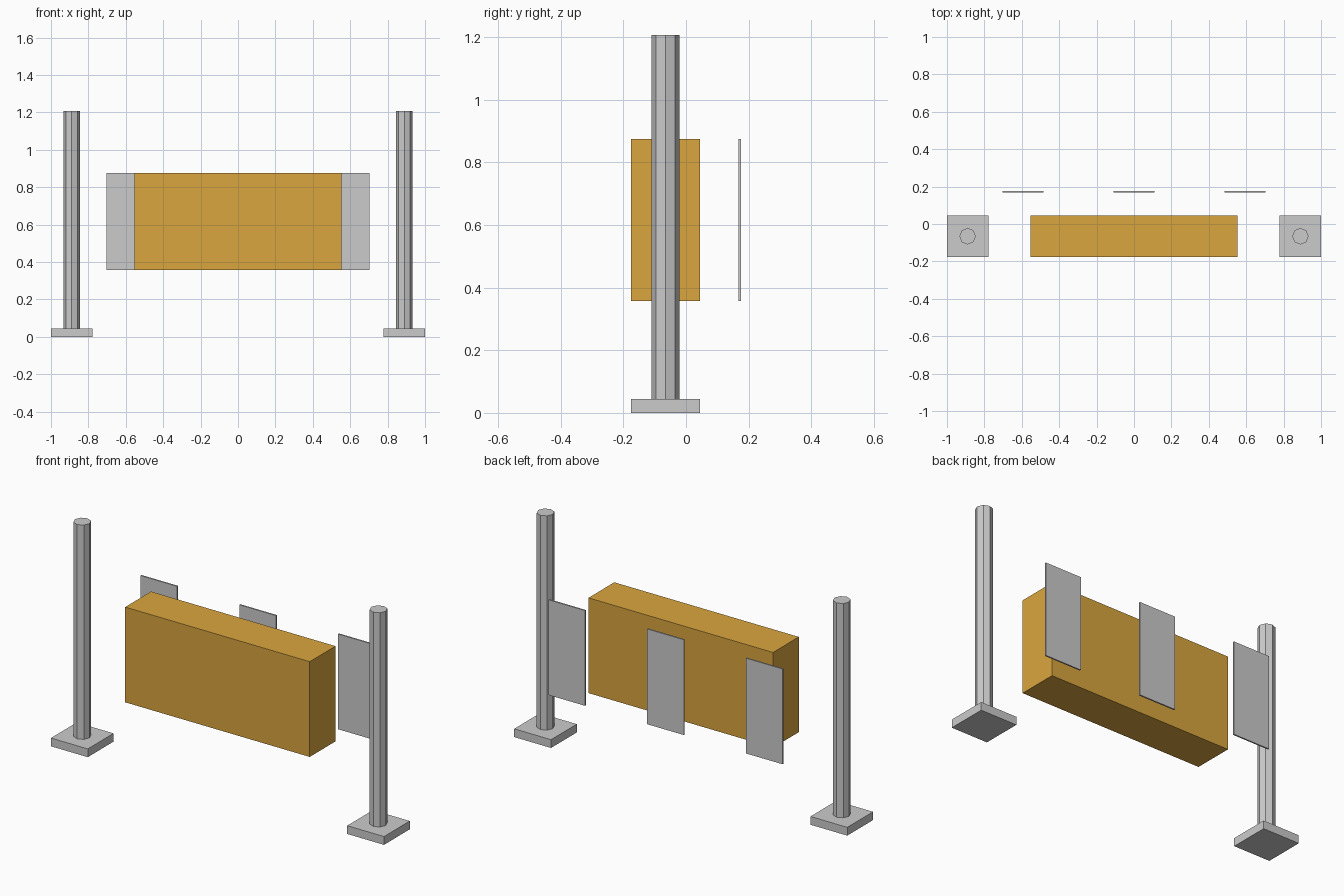
import bpy

if "Cube" in bpy.data.objects:
    bpy.data.objects.remove(bpy.data.objects["Cube"])

GREY = None
amber = bpy.data.materials.new("amber")
amber.diffuse_color = (0.70, 0.38, 0.05, 1)
amber.use_nodes = True
amber.node_tree.nodes["Principled BSDF"].inputs["Base Color"].default_value = amber.diffuse_color


def box(name, lo, hi, mat=None):
    """Axis-aligned box between two corners."""
    centre = [(a + b) / 2 for a, b in zip(lo, hi)]
    bpy.ops.mesh.primitive_cube_add(size=1, location=centre)
    ob = bpy.context.object
    ob.name = name
    ob.scale = [b - a for a, b in zip(lo, hi)]
    bpy.ops.object.transform_apply(location=False, rotation=False, scale=True)
    if mat:
        ob.data.materials.append(mat)
    return ob


FRONT, REAR = -0.176, 0.045      # depth of the board and the feet
MID_Y = (FRONT + REAR) / 2
LOW, HIGH = 0.358, 0.875         # height range of board and panels
FOOT_H, POST_TOP, POST_R = 0.045, 1.208, 0.044

# Main board
box("main_board", (-0.554, FRONT, LOW), (0.554, REAR, HIGH), amber)

# Three thin panels behind the board
for name, x in (("left", -0.593), ("middle", 0.0), ("right", 0.593)):
    box(f"{name}_back_panel", (x - 0.11, 0.168, LOW), (x + 0.11, 0.176, HIGH))

# Eight-sided posts on square feet
for name, side in (("left", -1), ("right", 1)):
    x = side * 0.8895
    box(f"{name}_foot", (x - 0.1105, FRONT, 0), (x + 0.1105, REAR, FOOT_H))
    bpy.ops.mesh.primitive_cylinder_add(
        vertices=8, radius=POST_R, depth=POST_TOP - FOOT_H,
        location=(x, MID_Y, (POST_TOP + FOOT_H) / 2))
    bpy.context.object.name = f"{name}_post"
